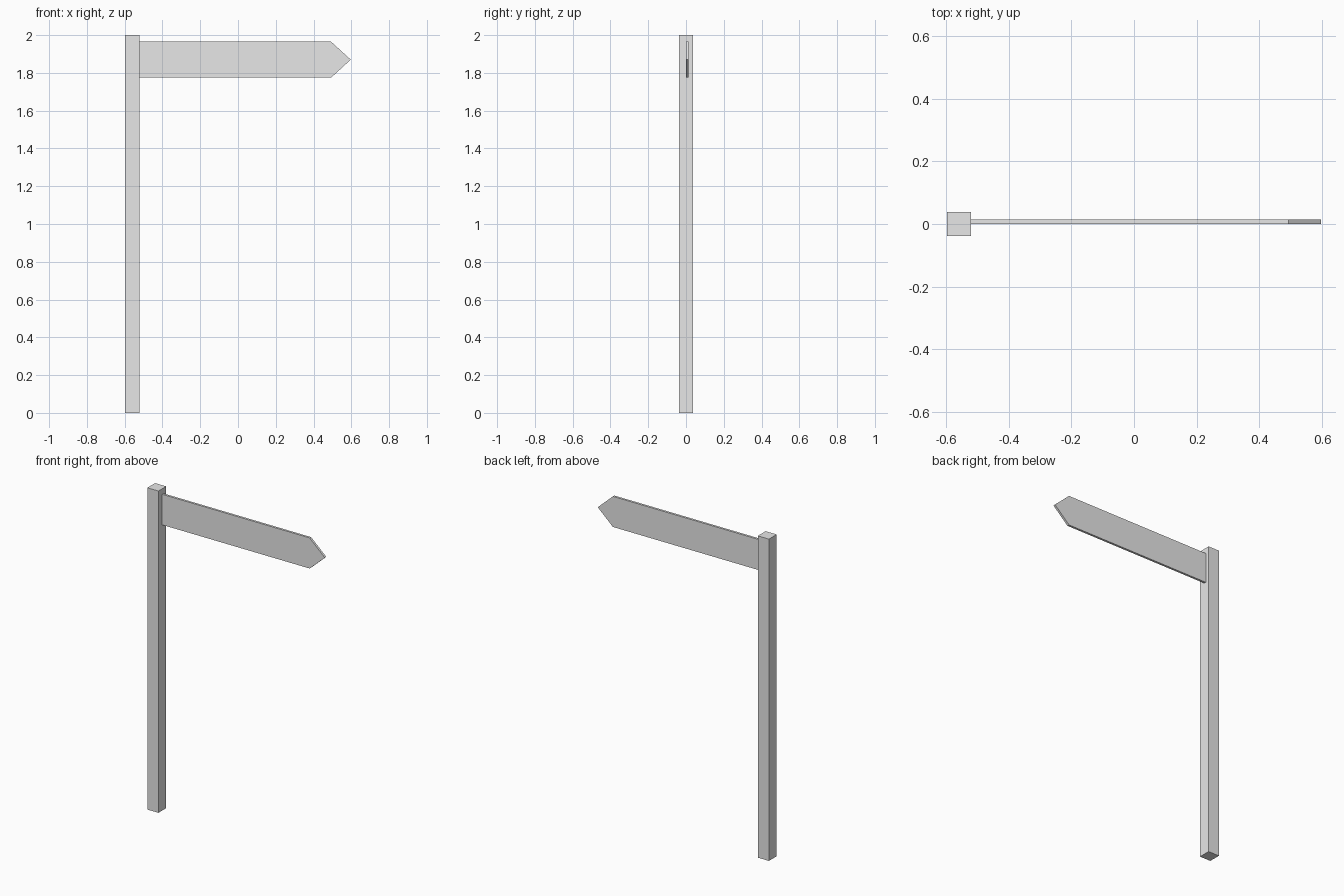
import bpy
import bmesh

if "Cube" in bpy.data.objects:
    bpy.data.objects.remove(bpy.data.objects["Cube"])

grey = bpy.data.materials.new("light grey")
grey.diffuse_color = (0.8, 0.8, 0.8, 1)
grey.use_nodes = True
grey.node_tree.nodes["Principled BSDF"].inputs["Base Color"].default_value = grey.diffuse_color


def extruded(name, profile, start, offset):
    """Closed prism: an (x, z) profile at y = start, pushed along y by offset."""
    bm = bmesh.new()
    face = bm.faces.new([bm.verts.new((x, start, z)) for x, z in profile])
    ext = bmesh.ops.extrude_face_region(bm, geom=[face])
    moved = [v for v in ext["geom"] if isinstance(v, bmesh.types.BMVert)]
    bmesh.ops.translate(bm, verts=moved, vec=(0, offset, 0))
    bmesh.ops.recalc_face_normals(bm, faces=bm.faces)
    mesh = bpy.data.meshes.new(name)
    bm.to_mesh(mesh)
    bm.free()
    mesh.materials.append(grey)
    obj = bpy.data.objects.new(name, mesh)
    bpy.context.collection.objects.link(obj)
    return obj


# Square upright post
left, right, height, half = -0.597, -0.521, 2.0, 0.038
extruded("post", [(left, 0), (right, 0), (right, height), (left, height)],
         -half, 2 * half)

# Thin pointed board, set just behind the post's centre line
low, high, shoulder, tip = 1.775, 1.965, 0.493, 0.597
extruded("arrow_board",
         [(right, low), (shoulder, low), (tip, (low + high) / 2),
          (shoulder, high), (right, high)],
         0.0, 0.014)
